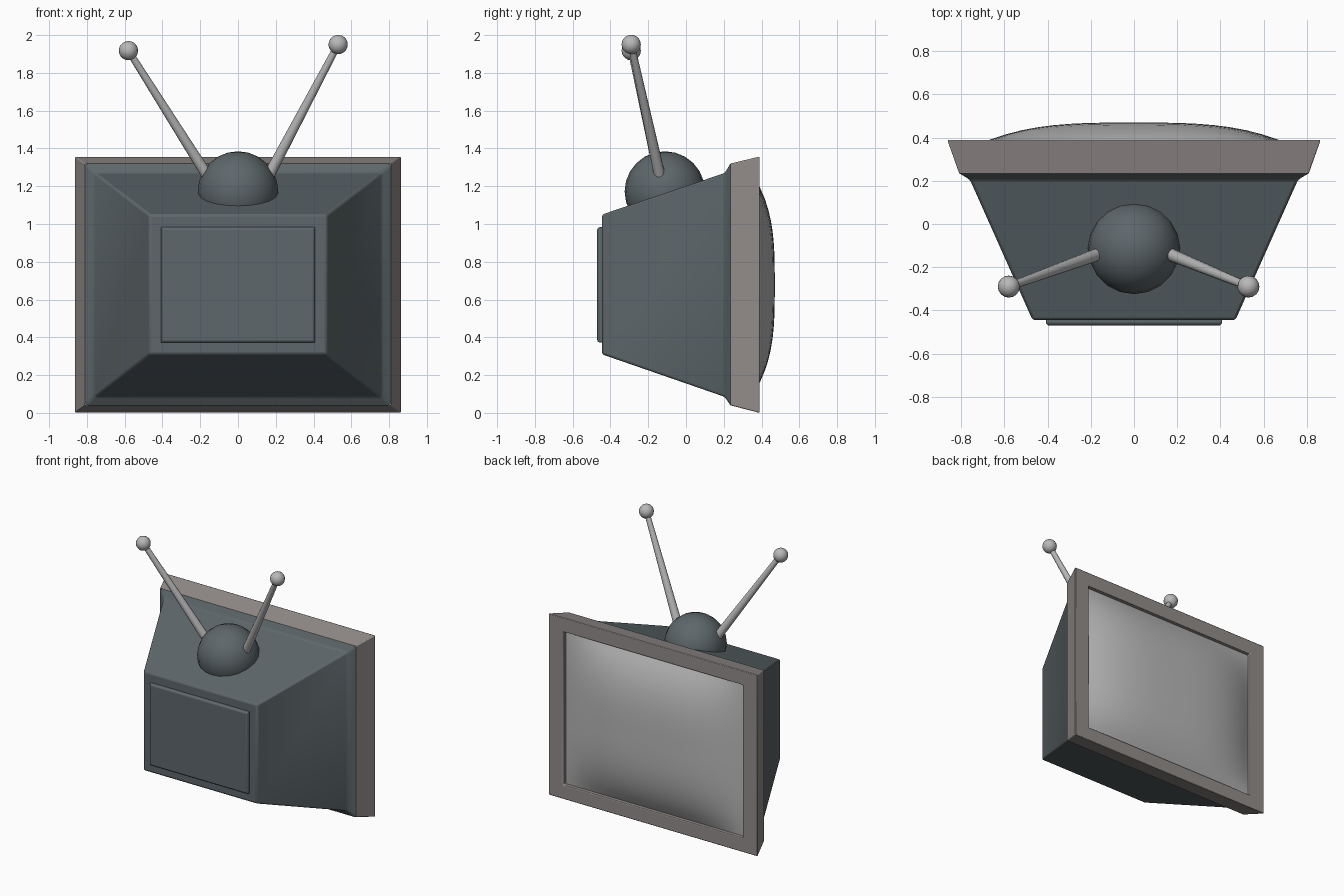
import bpy, bmesh, math
from mathutils import Vector

if "Cube" in bpy.data.objects:
    bpy.data.objects.remove(bpy.data.objects["Cube"])


def material(name, rgb):
    m = bpy.data.materials.new(name)
    m.diffuse_color = (*rgb, 1)
    m.use_nodes = True
    m.node_tree.nodes["Principled BSDF"].inputs["Base Color"].default_value = m.diffuse_color
    return m


CASE = material("dark slate", (0.11, 0.135, 0.145))
FRAME = material("warm grey", (0.29, 0.265, 0.255))
LIGHT = material("light grey", (0.48, 0.48, 0.48))


def finish(obj, name, mat, angle=35):
    obj.name = name
    obj.data.materials.append(mat)
    bpy.ops.object.select_all(action='DESELECT')
    obj.select_set(True)
    bpy.context.view_layer.objects.active = obj
    bpy.ops.object.shade_smooth_by_angle(angle=math.radians(angle))


def from_bmesh(bm, name, mat, angle=35, bevel=0):
    mesh = bpy.data.meshes.new(name)
    bm.to_mesh(mesh)
    bm.free()
    obj = bpy.data.objects.new(name, mesh)
    bpy.context.collection.objects.link(obj)
    finish(obj, name, mat, angle)
    if bevel:
        mod = obj.modifiers.new("soft edges", 'BEVEL')
        mod.width, mod.segments, mod.limit_method = bevel, 2, 'ANGLE'
        mod.angle_limit = math.radians(30)
    return obj


def loft(name, rings, mat, cap_first=False, bevel=0.01):
    """Rectangular rings (y, half width, z low, z high) joined in order."""
    bm = bmesh.new()
    loops = [[bm.verts.new(p) for p in
              ((-w, y, lo), (w, y, lo), (w, y, hi), (-w, y, hi))]
             for y, w, lo, hi in rings]
    for a, b in zip(loops, loops[1:]):
        for i in range(4):
            j = (i + 1) % 4
            bm.faces.new((a[i], a[j], b[j], b[i]))
    if cap_first:
        bm.faces.new(loops[0][::-1])
    return from_bmesh(bm, name, mat, bevel=bevel)


# Tapered rear case with flared collar
loft("rear_case", [(-0.445, 0.47, 0.31, 1.05), (0.205, 0.76, 0.085, 1.27),
                   (0.235, 0.81, 0.04, 1.32)], CASE, cap_first=True, bevel=0.012)

# Raised service panel on the back
loft("back_panel", [(-0.47, 0.398, 0.382, 0.973), (-0.46, 0.408, 0.372, 0.983),
                    (-0.44, 0.408, 0.372, 0.983)], CASE, cap_first=True, bevel=0.004)

# Screen surround, with a recess for the glass
loft("screen_frame", [(0.235, 0.81, 0.04, 1.32), (0.39, 0.865, 0.0, 1.357),
                      (0.39, 0.74, 0.105, 1.25), (0.35, 0.74, 0.105, 1.25)],
     FRAME, bevel=0.006)

# Bulging glass
bm = bmesh.new()
bmesh.ops.create_grid(bm, x_segments=20, y_segments=20, size=1)
for v in bm.verts:
    u, w = v.co.x, v.co.y
    bulge = (1 - abs(u) ** 3.2) * (1 - abs(w) ** 3.2)
    v.co = Vector((-u * 0.74, 0.36 + 0.11 * bulge, 0.678 + w * 0.573))
bmesh.ops.recalc_face_normals(bm, faces=bm.faces)
bm.faces.ensure_lookup_table()
bm.normal_update()
if bm.faces[200].normal.y < 0:
    bmesh.ops.reverse_faces(bm, faces=bm.faces)
from_bmesh(bm, "screen_glass", LIGHT, 60)

# Antenna dome
bpy.ops.mesh.primitive_uv_sphere_add(segments=20, ring_count=12, radius=0.213,
                                     location=(0, -0.112, 1.172))
finish(bpy.context.object, "antenna_dome", CASE, 60)

# Two antenna rods with ball tips
for side, base, tip in (
        ("left", Vector((-0.165, -0.14, 1.26)), Vector((-0.58, -0.29, 1.918))),
        ("right", Vector((0.165, -0.14, 1.26)), Vector((0.53, -0.29, 1.95)))):
    d = tip - base
    bpy.ops.mesh.primitive_cone_add(vertices=12, radius1=0.03, radius2=0.018,
                                    depth=d.length, location=(base + tip) / 2,
                                    rotation=d.to_track_quat('Z', 'Y').to_euler())
    finish(bpy.context.object, "antenna_rod_" + side, LIGHT)
    bpy.ops.mesh.primitive_uv_sphere_add(segments=16, ring_count=10, radius=0.051,
                                         location=tip)
    finish(bpy.context.object, "antenna_ball_" + side, LIGHT, 60)
